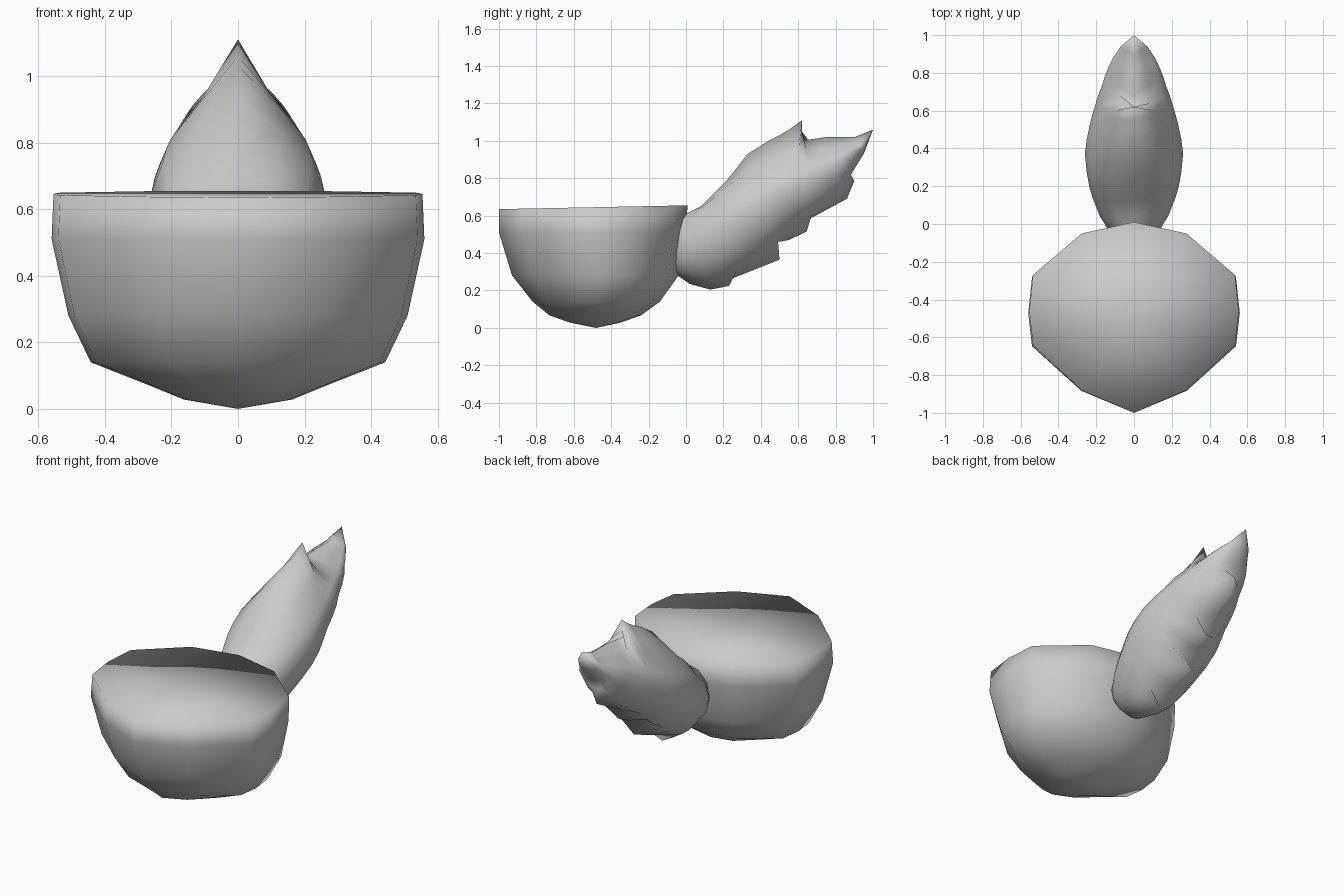
import bpy, bmesh, math
from mathutils import Vector

if "Cube" in bpy.data.objects:
    bpy.data.objects.remove(bpy.data.objects["Cube"])


def loft(name, rings, tip, start):
    """Skin a list of closed rings, fan the first to 'start' and the last to 'tip'."""
    bm = bmesh.new()
    loops = [[bm.verts.new(p) for p in r] for r in rings]
    n = len(loops[0])
    for a, b in zip(loops, loops[1:]):
        for i in range(n):
            j = (i + 1) % n
            bm.faces.new((a[i], a[j], b[j], b[i]))
    for loop, point in ((loops[0], start), (loops[-1], tip)):
        t = bm.verts.new(point)
        for i in range(n):
            bm.faces.new((loop[i], loop[(i + 1) % n], t))
    bmesh.ops.recalc_face_normals(bm, faces=bm.faces)
    me = bpy.data.meshes.new(name)
    bm.to_mesh(me)
    bm.free()
    for p in me.polygons:
        p.use_smooth = True
    ob = bpy.data.objects.new(name, me)
    bpy.context.collection.objects.link(ob)
    return ob


# Body: twelve-sided half dome with a slightly tilted flat top
half = [(0, .01), (.28, -.05), (.54, -.27), (.56, -.46), (.54, -.64), (.28, -.88), (0, -1)]
outline = half + [(-x, y) for x, y in half[-2:0:-1]]
levels = [(.655, .99, -1, .01), (.51, 1, -1, -.01), (.28, .91, -.93, -.04),
          (.14, .79, -.82, -.14), (.067, .46, -.73, -.24), (.028, .29, -.62, -.35)]
rings = []
for k, (z, w, yf, yb) in enumerate(levels):
    tilt = .02 if k == 0 else 0
    rings.append([(x * w, yf + (y + 1) / 1.01 * (yb - yf), z + tilt * y) for x, y in outline])
loft("body", rings, (0, -.48, 0), (0, -.48, .645))

# Tail: top (y, z), bottom (y, z), axis y, half width; ragged tufts on the ridges
sections = [
    ((-.06, .58), (-.06, .30), -.06, .12), ((0, .61), (-.03, .27), 0, .155),
    ((.04, .63), (.02, .235), .04, .18), ((.08, .65), (.13, .205), .09, .20),
    ((.13, .70), (.23, .225), .14, .22), ((.17, .74), (.21, .25), .19, .235),
    ((.22, .79), (.35, .305), .27, .25), ((.33, .93), (.50, .365), .37, .26),
    ((.44, 1.0), (.45, .46), .45, .25), ((.50, 1.03), (.55, .47), .52, .235),
    ((.55, 1.06), (.645, .515), .58, .22), ((.62, 1.11), (.60, .55), .63, .205),
    ((.62, 1.05), (.73, .62), .68, .19), ((.60, 1.0), (.86, .69), .73, .17),
    ((.68, 1.01), (.90, .785), .78, .155), ((.75, 1.02), (.84, .77), .83, .135),
    ((.82, 1.02), (.90, .85), .88, .11), ((.90, 1.02), (.95, .93), .94, .07)]
tops = [Vector(s[0]) for s in sections]
bots = [Vector(s[1]) for s in sections]


def softened(pts, i):
    """Average neighbours so only the ridge itself is ragged."""
    r = min(2, i, len(pts) - 1 - i)
    part = pts[i - r:i + r + 1]
    return sum(part, Vector((0, 0))) / len(part)


N = 12
rings = []
for i, (_, _, y, w) in enumerate(sections):
    st, sb = softened(tops, i), softened(bots, i)
    mid = Vector((y, .44 + .57 * y))
    peak = min(1, max(0, (y - .2) / .4))      # top ridge sharpens towards the tip
    ring = []
    for k in range(N):
        a = 2 * math.pi * k / N
        c, s = math.cos(a), math.sin(a)
        if k == 0:
            p = tops[i]
        elif k == N // 2:
            p = bots[i]
        elif c > 0:
            p = mid + (c + peak * .85 * (1 - abs(s) - c)) * (st - mid)
        else:
            p = mid - c * (sb - mid)
        ring.append((w * s, p.x, p.y))
    rings.append(ring)
loft("tail", rings, (0, 1.0, 1.06), (0, -.06, .44))
